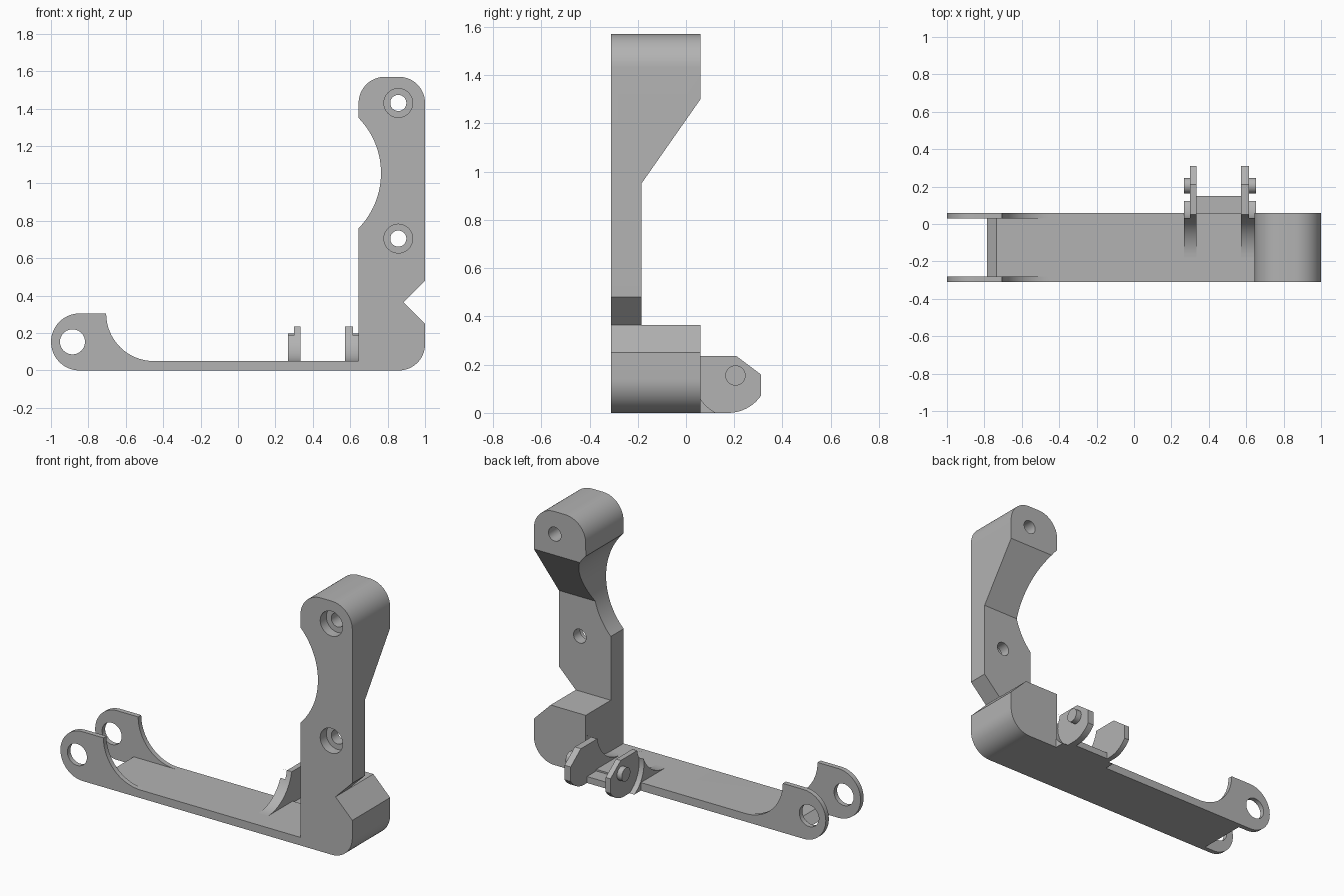
import bpy, bmesh
from math import sin, cos, pi, radians

if "Cube" in bpy.data.objects:
    bpy.data.objects.remove(bpy.data.objects["Cube"], do_unlink=True)

grey = bpy.data.materials.new("plain grey")
grey.use_nodes = True
grey.diffuse_color = (0.45, 0.45, 0.45, 1)
grey.node_tree.nodes["Principled BSDF"].inputs["Base Color"].default_value = (0.45, 0.45, 0.45, 1)


def arc(cu, cv, r, start, end, n=16):
    """Points on an arc, angles in degrees."""
    angles = [radians(start + (end - start) * i / n) for i in range(n + 1)]
    return [(cu + r * cos(a), cv + r * sin(a)) for a in angles]


def circle(cu, cv, r, n=40):
    return arc(cu, cv, r, 0, 360, n)[:-1]


def prism(name, points, axis, lo, hi):
    """Extrude an outline along x (outline in y, z) or y (outline in x, z)."""
    bm = bmesh.new()
    place = (lambda u, v, t: (t, u, v)) if axis == "x" else (lambda u, v, t: (u, t, v))
    ends = [[bm.verts.new(place(u, v, t)) for u, v in points] for t in (lo, hi)]
    bm.faces.new(ends[0])
    bm.faces.new(ends[1][::-1])
    for i in range(len(points)):
        j = (i + 1) % len(points)
        bm.faces.new((ends[0][j], ends[0][i], ends[1][i], ends[1][j]))
    bmesh.ops.recalc_face_normals(bm, faces=bm.faces)
    mesh = bpy.data.meshes.new(name)
    bm.to_mesh(mesh)
    bm.free()
    mesh.materials.append(grey)
    obj = bpy.data.objects.new(name, mesh)
    bpy.context.collection.objects.link(obj)
    return obj


def cut(obj, cutter):
    """Subtract the cutter for good and remove it."""
    mod = obj.modifiers.new("cut", "BOOLEAN")
    mod.operation, mod.solver, mod.object = "DIFFERENCE", "EXACT", cutter
    graph = bpy.context.evaluated_depsgraph_get()
    mesh = bpy.data.meshes.new_from_object(obj.evaluated_get(graph))
    obj.modifiers.clear()
    obj.data = mesh
    bpy.data.objects.remove(cutter, do_unlink=True)


FRONT, BACK = -0.31, 0.06
parts = []

# Bracket body: ears, floor and upright share one side outline
outline = (arc(0.86, 0.14, 0.14, -90, 0)
           + [(1, 0.25), (0.885, 0.365), (1, 0.48)]
           + arc(0.86, 1.43, 0.14, 0, 90)
           + arc(0.785, 1.43, 0.14, 90, 180)
           + arc(0.342, 1.055, 0.4226, 44.3, -44.3, 28)
           + [(0.645, 0.05)]
           + arc(-0.45, 0.305, 0.255, 270, 180)
           + arc(-0.847, 0.1525, 0.1525, 90, 270, 28))
body = prism("bracket_body", outline, "y", FRONT, BACK)
parts.append(body)

# Open channel between the ears, with a sloped floor end
cut(body, prism("channel_cutter", [(-1.1, -0.1), (-0.885, -0.1), (-0.735, 0.05),
                                   (-0.44, 0.05), (-0.44, 0.5), (-1.1, 0.5)], "y", -0.28, 0.03))
cut(body, prism("ear_hole_cutter", circle(-0.885, 0.153, 0.067), "y", -0.5, 0.5))

# Relief behind the upright
cut(body, prism("relief_cutter", [(-0.185, 0.365), (0.2, 0.365), (0.2, 1.5),
                                  (-0.185, 0.95)], "x", 0.5, 1.2))

# Counterbored screw holes
for z in (0.705, 1.43):
    cut(body, prism("bore_cutter", circle(0.857, z, 0.043), "y", -0.5, 0.5))
    cut(body, prism("counterbore_cutter", circle(0.857, z, 0.077), "y", -0.5, FRONT + 0.06))

# Clip arms with curved ribs, a recess around each pin on the outer side
clip_outline = ([(-0.18, 0.02)] + arc(-0.18, 0.285, 0.235, -90, -12)
                + [(0.05, 0.235), (0.21, 0.235), (0.31, 0.16)]
                + arc(0.175, 0.165, 0.165, -35, -90, 10)
                + [(0.06, 0), (0.04, 0.02)])
for side, outer, middle, inner in (("right", 0.267, 0.3, 0.333), ("left", 0.652, 0.615, 0.573)):
    clip = prism(side + "_clip_arm", clip_outline, "x", min(outer, inner), max(outer, inner))
    beyond = outer + (outer - middle)
    cut(clip, prism("recess_cutter", circle(0.205, 0.155, 0.175), "x",
                    min(beyond, middle), max(beyond, middle)))
    pin = prism(side + "_clip_pin", circle(0.205, 0.155, 0.042), "x",
                min(outer, middle), max(outer, middle))
    parts += [clip, pin]

# Small ledge between the clip arms
parts.append(prism("clip_ledge", [(0.05, 0), (0.15, 0), (0.15, 0.04), (0.05, 0.04)],
                   "x", 0.333, 0.573))

# Smooth curved walls, sharp edges kept
bpy.ops.object.select_all(action="DESELECT")
for part in parts:
    part.select_set(True)
bpy.context.view_layer.objects.active = body
bpy.ops.object.shade_smooth_by_angle(angle=radians(30))
